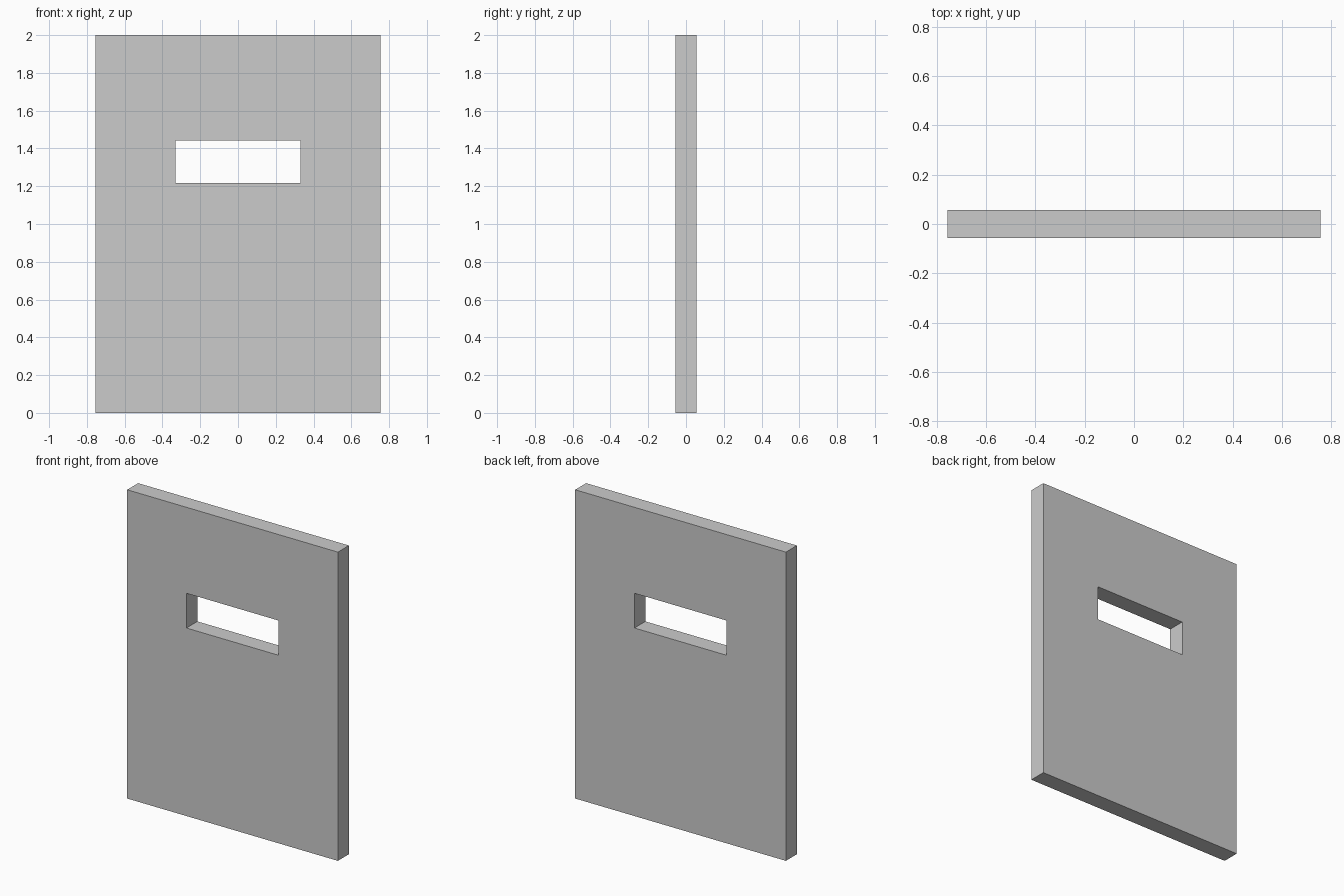
import bpy
import bmesh

if "Cube" in bpy.data.objects:
    bpy.data.objects.remove(bpy.data.objects["Cube"])

HALF_W, HEIGHT, HALF_T = 0.755, 2.0, 0.056
SLOT_HALF_W, SLOT_LOW, SLOT_HIGH = 0.33, 1.218, 1.443


def rectangle(bm, half_w, low, high):
    """Four corner vertices on the front plane."""
    corners = [(-half_w, low), (half_w, low), (half_w, high), (-half_w, high)]
    return [bm.verts.new((x, -HALF_T, z)) for x, z in corners]


# Front face: a ring of quads around the rectangular slot
bm = bmesh.new()
outer = rectangle(bm, HALF_W, 0.0, HEIGHT)
inner = rectangle(bm, SLOT_HALF_W, SLOT_LOW, SLOT_HIGH)
for i in range(4):
    j = (i + 1) % 4
    bm.faces.new((outer[i], outer[j], inner[j], inner[i]))

# Thickness: extrude the ring to the back, which also makes the slot walls
front = bm.faces[:]
result = bmesh.ops.extrude_face_region(bm, geom=front, use_keep_orig=True)
back = [v for v in result["geom"] if isinstance(v, bmesh.types.BMVert)]
bmesh.ops.translate(bm, verts=back, vec=(0, 2 * HALF_T, 0))
bmesh.ops.recalc_face_normals(bm, faces=bm.faces)

# Slotted panel object
mesh = bpy.data.meshes.new("slotted_panel")
bm.to_mesh(mesh)
bm.free()
panel = bpy.data.objects.new("slotted_panel", mesh)
bpy.context.collection.objects.link(panel)
